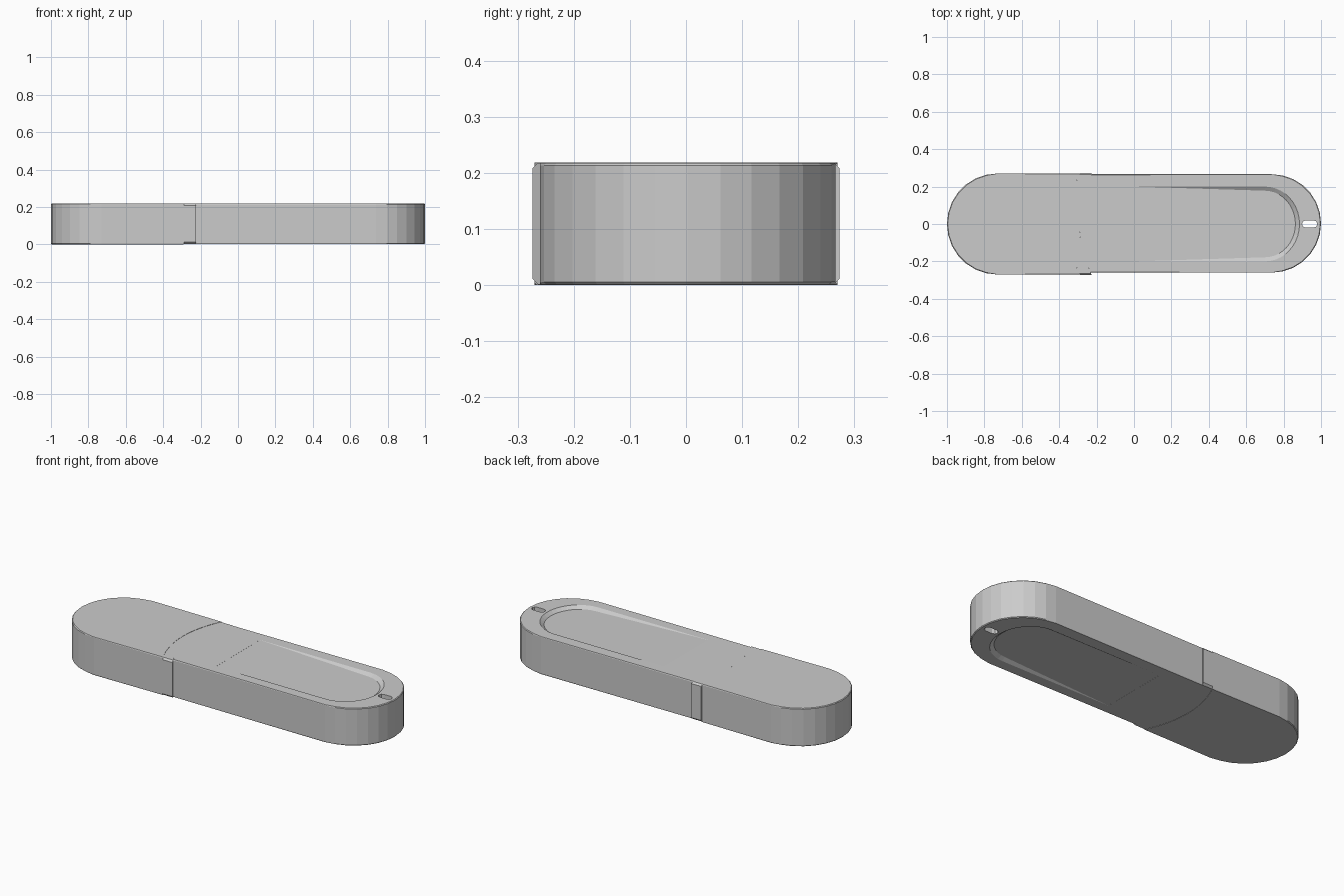
import bpy, bmesh
from math import sin, cos, pi

if "Cube" in bpy.data.objects:
    bpy.data.objects.remove(bpy.data.objects["Cube"])

TOP = 0.219
MID = TOP / 2


def make_object(name, bm):
    bmesh.ops.recalc_face_normals(bm, faces=bm.faces[:])
    mesh = bpy.data.meshes.new(name)
    bm.to_mesh(mesh)
    bm.free()
    obj = bpy.data.objects.new(name, mesh)
    bpy.context.collection.objects.link(obj)
    return obj


def loft(rings):
    """Closed solid through stacked rings of points."""
    bm = bmesh.new()
    loops = [[bm.verts.new(p) for p in ring] for ring in rings]
    n = len(rings[0])
    for a, b in zip(loops, loops[1:]):
        for i in range(n):
            j = (i + 1) % n
            bm.faces.new((a[i], a[j], b[j], b[i]))
    bm.faces.new(loops[0])
    bm.faces.new(loops[-1])
    return bm, loops


def prism(name, outline, z0, z1, rim=(), bevel=0.004):
    """Extruded outline; outline edges listed in rim are chamfered."""
    bm, loops = loft([[(x, y, z) for x, y in outline] for z in (z0, z1)])
    n = len(outline)
    edges = [bm.edges.get((l[i], l[(i + 1) % n])) for l in loops for i in rim]
    if edges:
        bmesh.ops.bevel(bm, geom=edges, offset=bevel, segments=1,
                        affect='EDGES', profile=0.5)
    return make_object(name, bm)


def round_end(cx, cy, r, start, segs=14):
    return [(cx + r * cos(start + pi * i / segs), cy + r * sin(start + pi * i / segs))
            for i in range(segs + 1)]


def seam(x_mid, lo, hi, segs=16):
    """Curved joint line, bulging towards -x, running from y=lo to y=hi."""
    ys = [lo + (hi - lo) * i / segs for i in range(segs + 1)]
    return [(x_mid + 0.065 * (y / 0.27) ** 2, y) for y in ys]


def cut(target, cutter):
    mod = target.modifiers.new("cut", 'BOOLEAN')
    mod.operation = 'DIFFERENCE'
    mod.solver = 'EXACT'
    mod.object = cutter
    cutter.hide_render = True
    bpy.context.view_layer.objects.active = target
    bpy.ops.object.modifier_apply(modifier=mod.name)
    bpy.data.objects.remove(cutter)


# Cap with rounded left end and concave joint
end = round_end(-0.73, 0, 0.27, pi / 2)
joint = seam(-0.355, -0.27, 0.27)
prism("cap", end + joint, 0, TOP,
      list(range(len(end))) + [len(end) + len(joint) - 1])

# Collar band between cap and body
a, b = seam(-0.355, -0.274, 0.274), seam(-0.292, 0.274, -0.274)
prism("collar", a + b, 0.0015, TOP - 0.0015,
      [len(a) - 1, len(a) + len(b) - 1], 0.01)

# Body with rounded right end
end = round_end(0.737, 0.003, 0.263, -pi / 2)
joint = seam(-0.292, 0.266, -0.26)
body = prism("body", end + joint, 0.0015, TOP - 0.0015,
             list(range(len(end))) + [len(end) + len(joint) - 1])


# Tapering thumb recess, top and bottom
def recess_ring(inset, x0=0.0, cx=0.70):
    arc = [-pi / 2 + pi * i / 20 for i in range(21)]
    curve = [(cx + (0.185 - inset) * cos(t), (0.2 - inset) * sin(t)) for t in arc]
    return [(x0, -0.2)] + curve + [(x0, 0.2)]


for side in (1, -1):
    surface = MID - 0.0015
    floor = [(x, y, MID + side * (surface - 0.0005 - 0.016 * x / 0.86))
             for x, y in recess_ring(0.022)]
    mouth = [(x, y, MID + side * surface) for x, y in recess_ring(0.0)]
    above = [(x, y, MID + side * (surface + 0.05)) for x, y in recess_ring(0.0)]
    bm, _ = loft([floor, mouth, above])
    cut(body, make_object("recess_cutter", bm))

# Cord slot through the tip
slot = round_end(0.96, 0, 0.02, -pi / 2, 4) + round_end(0.918, 0, 0.02, pi / 2, 4)
cut(body, prism("slot_cutter", slot, -0.1, 0.4))
